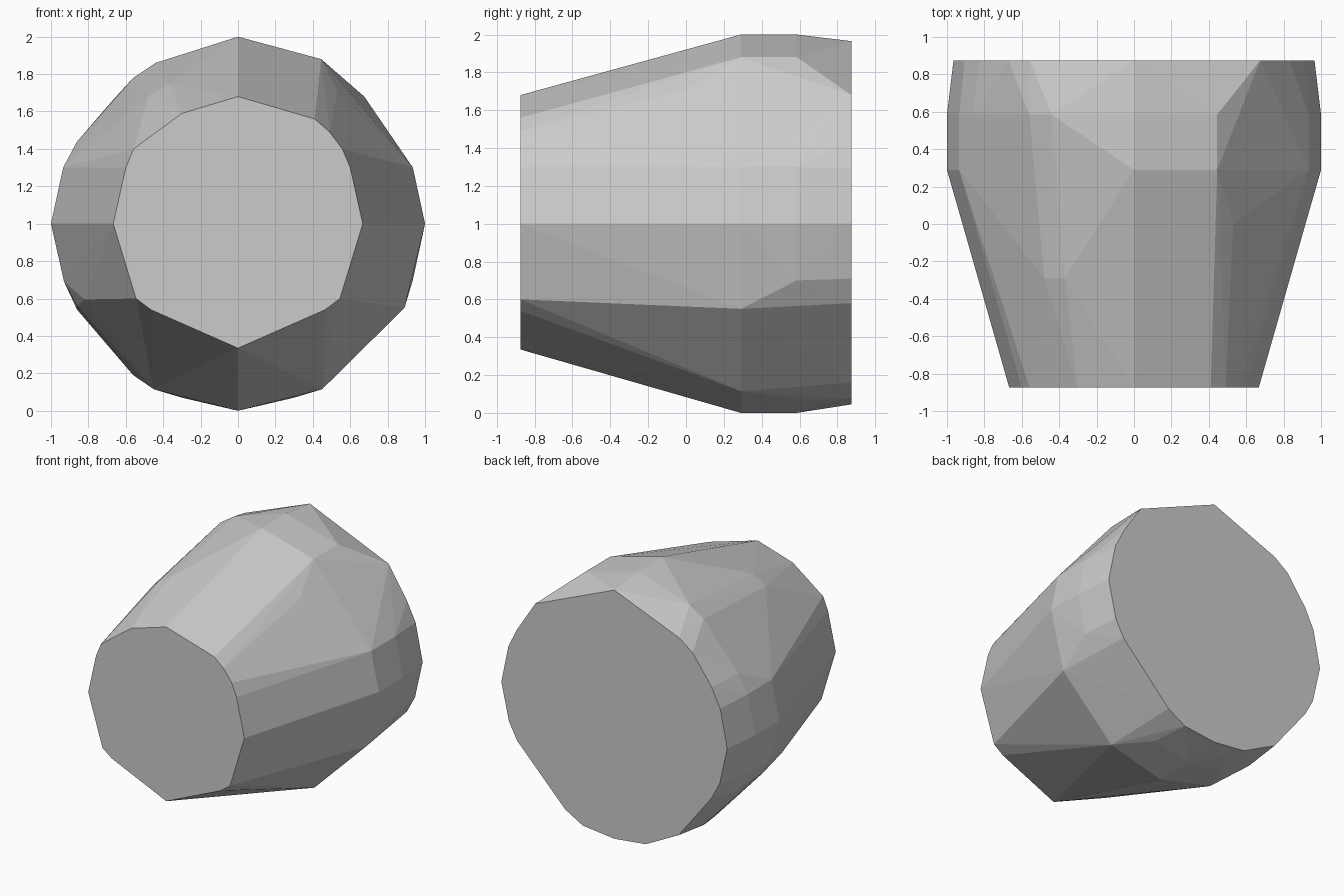
import bpy, bmesh

# Cross-sections along y as (x, z); "both" points are mirrored in x
sections = [
    # front cap
    (-0.875,
     [(0.60, 1.30), (0.558, 1.40), (0.667, 1.0), (0.545, 0.60), (0.465, 0.54)],
     [(0, 1.68), (0, 0.335), (0.41, 1.56), (0.49, 1.49), (-0.30, 1.59)]),
    # tapering body
    (-0.29, [], [(-0.48, 1.68), (-0.37, 1.745)]),
    (0.0, [], [(0.53, 1.71), (-0.82, 0.595)]),
    # widest rings
    (0.29,
     [(1.0, 1.0), (0.935, 1.30), (0.45, 0.115)],
     [(0, 2.0), (0, 0.0), (0.445, 1.88), (0.89, 0.55), (-0.86, 0.56), (-0.93, 0.69)]),
    (0.585,
     [(1.0, 1.0), (0.935, 1.30), (0.30, 0.07)],
     [(0, 2.0), (0, 0.0), (0.445, 1.88), (0.935, 0.70), (-0.44, 1.86), (-0.56, 1.78),
      (-0.86, 1.44), (-0.93, 0.69), (-0.86, 0.54), (-0.56, 0.19)]),
    # back cap
    (0.875,
     [(0.965, 1.0), (0.905, 1.29), (0.83, 1.44), (0.90, 0.71), (0.83, 0.58), (0.27, 0.075)],
     [(0, 1.965), (0, 0.045), (0.675, 1.68), (0.42, 0.16), (-0.555, 1.745), (-0.67, 1.66),
      (-0.55, 0.22)]),
]

# Faceted barrel skinned as a convex shell over the sections
bm = bmesh.new()
for y, both, single in sections:
    for x, z in both + [(-x, z) for x, z in both] + single:
        bm.verts.new((x, y, z))
hull = bmesh.ops.convex_hull(bm, input=bm.verts)
loose = {g for g in hull["geom_interior"] + hull["geom_unused"]
         if isinstance(g, bmesh.types.BMVert)}
bmesh.ops.delete(bm, geom=list(loose), context='VERTS')
bmesh.ops.dissolve_limit(bm, angle_limit=0.01, verts=bm.verts, edges=bm.edges)
bmesh.ops.recalc_face_normals(bm, faces=bm.faces)

mesh = bpy.data.meshes.new("faceted_barrel")
bm.to_mesh(mesh)
bm.free()
bpy.context.collection.objects.link(bpy.data.objects.new("faceted_barrel", mesh))
